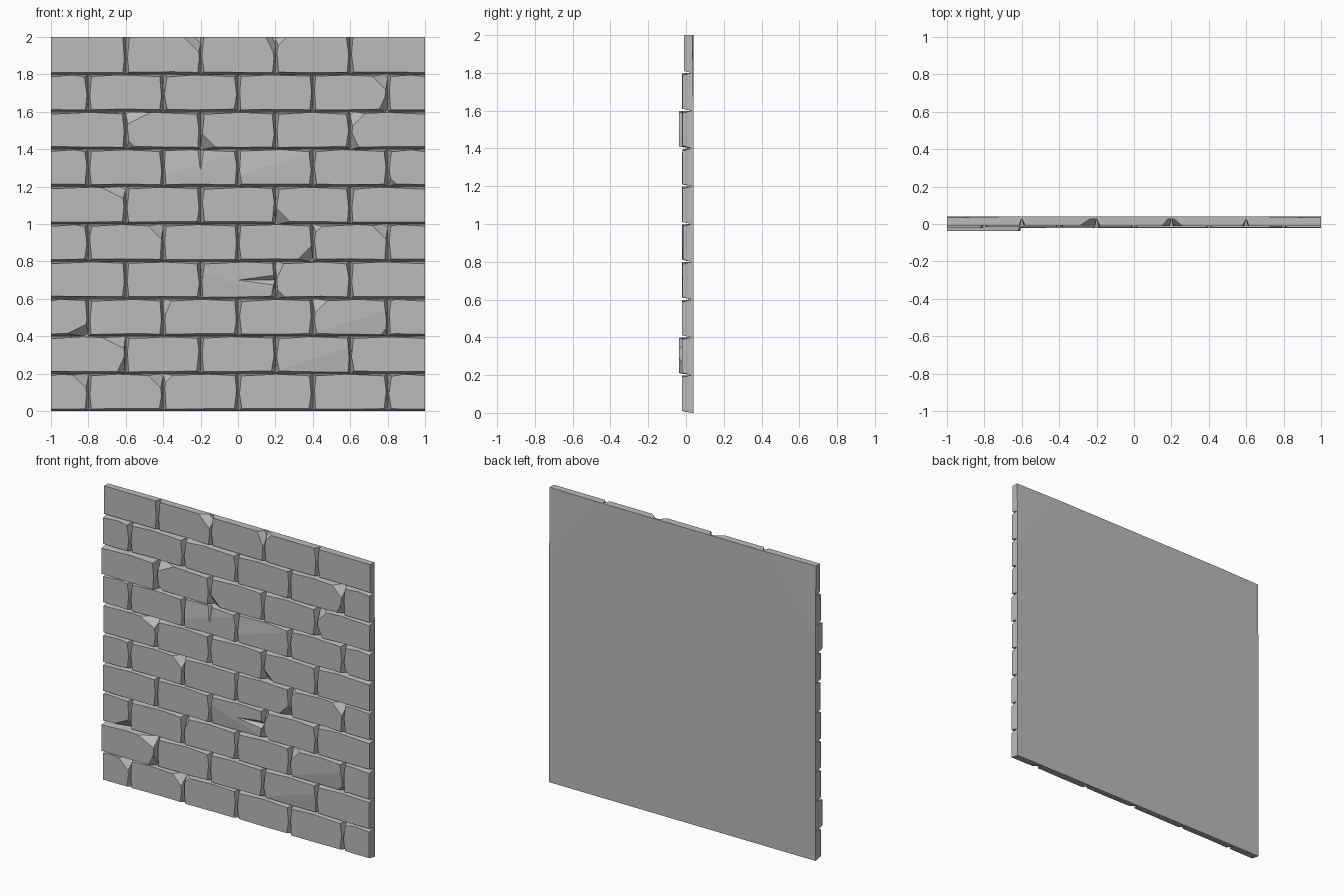
import bpy
import bmesh
import random
from mathutils import Matrix, Vector

cube = bpy.data.objects.get("Cube")
if cube:
    bpy.data.objects.remove(cube, do_unlink=True)
random.seed(4)

stone = bpy.data.materials.new("stone_grey")
stone.use_nodes = True
grey = (0.5, 0.5, 0.5, 1)
stone.diffuse_color = grey
stone.node_tree.nodes["Principled BSDF"].inputs["Base Color"].default_value = grey

BACK, JOINT, FRONT = 0.04, 0.03, -0.02   # rear, groove bottom and brick face
ROW, BRICK = 0.2, 0.4
LEFT = BOTTOM = -1
RIGHT = TOP = 1
MIDDLE = 0
RING = [(LEFT, BOTTOM), (MIDDLE, BOTTOM), (RIGHT, BOTTOM), (RIGHT, MIDDLE),
        (RIGHT, TOP), (MIDDLE, TOP), (LEFT, TOP), (LEFT, MIDDLE)]
CORNERS = {"upper_left": (LEFT, TOP), "upper_right": (RIGHT, TOP),
           "lower_left": (LEFT, BOTTOM), "lower_right": (RIGHT, BOTTOM)}

# Chip styles: run along the brick, run up the brick, depth
STYLES = {"small": (.06, .06, .05), "round": (.09, .09, .06),
          "long": (.14, .07, .06), "tall": (.05, .11, .06),
          "shallow": (.45, .14, .014)}

# Wear of every brick, rows listed from the ground up, bricks in x order
WEAR = [
    ["round upper_right", "round upper_right", "small upper_left", "", "", ""],
    ["proud long upper_right tall lower_right", "", "", "shallow lower_right", ""],
    ["long lower_right", "", "tall upper_left", "",
     "round upper_left shallow lower_right small lower_right", ""],
    ["", "", "shallow lower_left", "small lower_left tall upper_left", ""],
    ["", "round upper_right", "", "round lower_right",
     "round upper_right small upper_left", ""],
    ["long upper_right", "", "", "round lower_left", ""],
    ["", "", "shallow upper_left", "shallow upper_left", "", "small lower_left"],
    ["proud", "long upper_left small lower_left", "round lower_left", "",
     "round upper_left tall lower_left"],
    ["", "", "", "", "round upper_right tall lower_right", ""],
    ["", "round upper_right", "tall upper_right", "small upper_left", ""],
]


def make_object(name, bm):
    bmesh.ops.recalc_face_normals(bm, faces=bm.faces)
    mesh = bpy.data.meshes.new(name)
    bm.to_mesh(mesh)
    bm.free()
    mesh.materials.append(stone)
    obj = bpy.data.objects.new(name, mesh)
    bpy.context.collection.objects.link(obj)
    return obj


def chip(bm, corner, side, level, run, rise, depth):
    """Slice off a corner with a plane and close the cut."""
    a = corner - Vector((side * run, 0, 0))
    b = corner - Vector((0, 0, level * rise))
    c = corner + Vector((0, depth, 0))
    normal = (b - a).cross(c - a).normalized()
    if normal.dot(corner - a) < 0:
        normal.negate()
    bmesh.ops.bisect_plane(bm, geom=bm.verts[:] + bm.edges[:] + bm.faces[:],
                           plane_co=a, plane_no=normal, clear_outer=True)
    rim = [e for e in bm.edges if e.is_boundary]
    if rim:
        bmesh.ops.holes_fill(bm, edges=rim)


def carve(brick, tip, direction, length):
    """Cut a pointed crack that widens from its tip."""
    tip, direction = Vector(tip), Vector(direction)
    turn = (-direction).to_track_quat('Z', 'Y').to_matrix().to_4x4()
    bm = bmesh.new()
    bmesh.ops.create_cone(bm, cap_ends=True, segments=4, radius1=.03, radius2=0,
                          depth=length,
                          matrix=Matrix.Translation(tip + direction * length / 2) @ turn)
    cutter = make_object("crack_cutter", bm)
    cutter.hide_render = True
    mod = brick.modifiers.new("crack", "BOOLEAN")
    mod.operation, mod.object, mod.solver = "DIFFERENCE", cutter, "EXACT"
    bpy.context.view_layer.objects.active = brick
    bpy.ops.object.modifier_apply(modifier=mod.name)
    bpy.data.objects.remove(cutter, do_unlink=True)


def inset(side, level, wall_end, crown):
    """Distance of a face point from the cell side and from the cell level."""
    rough = random.uniform(.8, 1.2)
    corner = bool(side and level)
    dx = .018 if corner else .008
    dz = .012 if corner or level == BOTTOM else .003
    return (MIDDLE if wall_end else dx * rough), (MIDDLE if crown else dz * rough)


def make_brick(row, index, x0, x1, wear):
    z0 = row * ROW
    words = wear.split()
    front = FRONT + random.uniform(-.002, .003)
    if words[:1] == ["proud"]:
        words.pop(0)
        front = -.037
    elif row == len(WEAR) - 1:
        front /= 2
    xs = {LEFT: x0, MIDDLE: (x0 + x1) / 2 + random.uniform(-.06, .06), RIGHT: x1}
    zs = {BOTTOM: z0, MIDDLE: z0 + ROW * random.uniform(.4, .6), TOP: z0 + ROW}

    # Full cell at the rear, bowed and inset outline at the face
    bm = bmesh.new()
    rear, face = [], []
    for side, level in RING:
        x, z = xs[side], zs[level]
        dx, dz = inset(side, level, abs(x) > .99,
                       row == len(WEAR) - 1 and level == TOP)
        rear.append(bm.verts.new((x, JOINT, z)))
        face.append(bm.verts.new((x - side * dx, front, z - level * dz)))
    bm.faces.new(rear)
    bm.faces.new(face)
    for i in range(len(RING)):
        bm.faces.new((rear[i - 1], rear[i], face[i], face[i - 1]))

    # Words come in pairs: chip style, then corner
    for style, place in zip(words[::2], words[1::2]):
        side, level = CORNERS[place]
        chip(bm, Vector((xs[side], front, zs[level])), side, level, *STYLES[style])
    return make_object(f"brick_row{row + 1}_{index + 1}", bm)


# Running bond: alternate rows shift by half a brick
bricks = {}
for row, row_wear in enumerate(WEAR):
    start = -1 if row % 2 else -1 - BRICK / 2
    for index, wear in enumerate(row_wear):
        x0 = start + index * BRICK
        bricks[row, index] = make_brick(row, index, max(x0, -1),
                                        min(x0 + BRICK, 1), wear)

# Notch in the top of one brick and a crack along another
carve(bricks[6, 2], (-.2, FRONT, 1.29), (0, 0, 1), .14)
carve(bricks[3, 2], (0, FRONT, .7), (1, 0, 0), .22)

# Backing slab with slightly worn upper rear corners
bm = bmesh.new()
bmesh.ops.create_cube(bm, size=2)
for v in bm.verts:
    v.co.y = BACK if v.co.y > 0 else JOINT - .002
    v.co.z += 1
for side in (LEFT, RIGHT):
    chip(bm, Vector((side, BACK, 2)), side, TOP, .35, .45, -.006)
make_object("backing_slab", bm)
